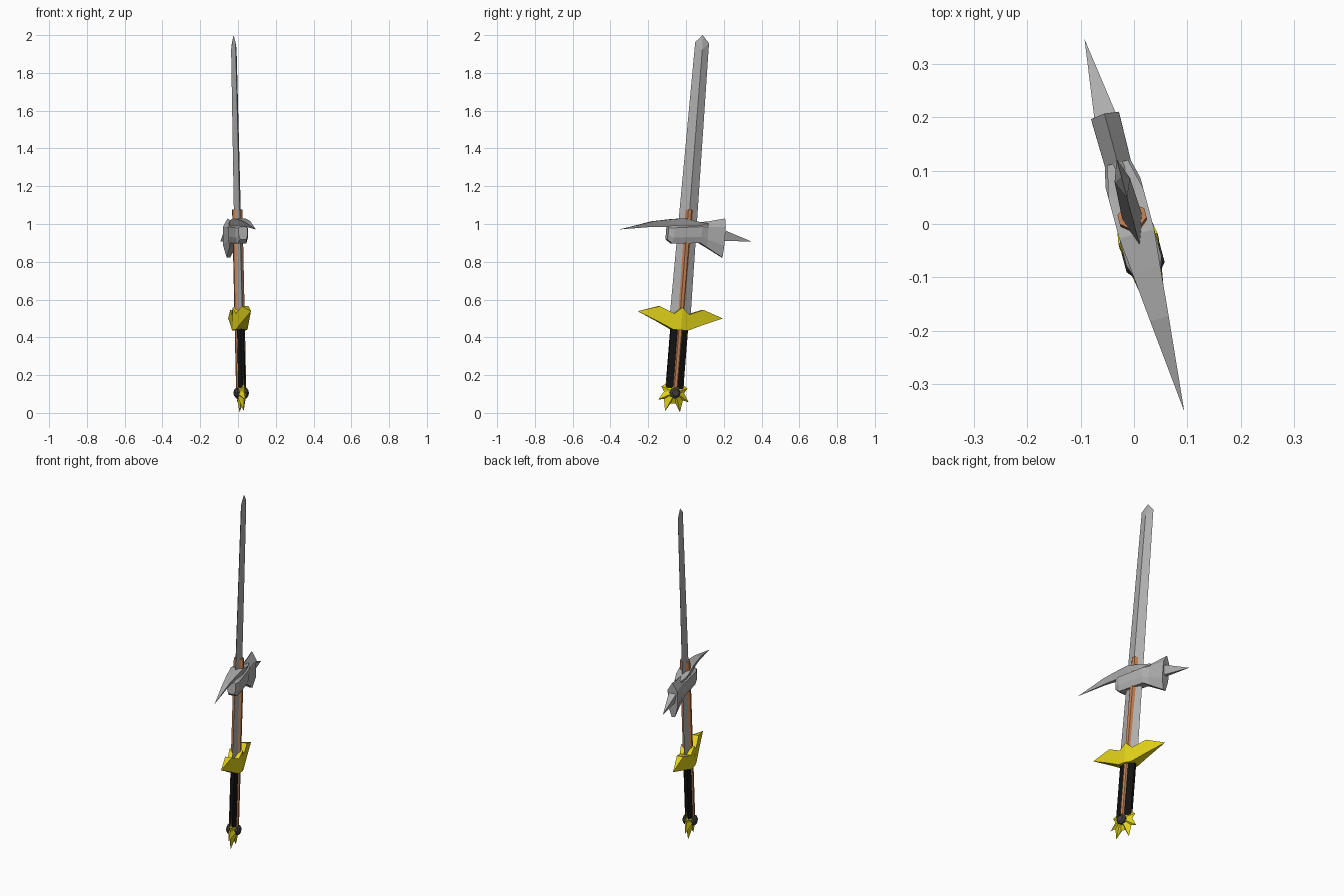
import bpy, bmesh
from math import radians, cos, sin, pi
from mathutils import Matrix, Vector

if "Cube" in bpy.data.objects:
    bpy.data.objects.remove(bpy.data.objects["Cube"])

# Local frame: x = thickness, y = blade width, z = along the weapon
FRAME = (Matrix.Translation((0.0194, -0.072, 0))
         @ Matrix.Rotation(radians(15), 4, 'Z')
         @ Matrix.Rotation(radians(-4.75), 4, 'X'))


def material(name, colour):
    m = bpy.data.materials.new(name)
    m.use_nodes = True
    m.diffuse_color = (*colour, 1)
    bsdf = m.node_tree.nodes["Principled BSDF"]
    bsdf.inputs["Base Color"].default_value = (*colour, 1)
    bsdf.inputs["Roughness"].default_value = 0.6
    return m


STEEL = material("steel", (0.42, 0.42, 0.42))
GOLD = material("gold", (0.75, 0.64, 0.01))
COPPER = material("copper", (0.55, 0.22, 0.09))
BLACK = material("black_leather", (0.006, 0.006, 0.006))
IRON = material("dark_iron", (0.05, 0.05, 0.055))


def finish(name, bm, mat):
    bmesh.ops.remove_doubles(bm, verts=bm.verts, dist=0.0002)
    bmesh.ops.recalc_face_normals(bm, faces=bm.faces)
    bm.transform(FRAME)
    mesh = bpy.data.meshes.new(name)
    bm.to_mesh(mesh)
    bm.free()
    mesh.materials.append(mat)
    ob = bpy.data.objects.new(name, mesh)
    bpy.context.scene.collection.objects.link(ob)
    return ob


def loft(name, rings, mat):
    """Skin a row of equal-length rings; a ring of equal points makes a tip."""
    bm = bmesh.new()
    rows = [[bm.verts.new(p) for p in ring] for ring in rings]
    n = len(rows[0])
    for a, b in zip(rows, rows[1:]):
        for i in range(n):
            j = (i + 1) % n
            bm.faces.new((a[i], a[j], b[j], b[i]))
    bm.faces.new(rows[0])
    bm.faces.new(rows[-1][::-1])
    return finish(name, bm, mat)


def oval(t, u, w, n=8):
    """Flat-sided ring across the shaft."""
    k = 1 / cos(pi / n)
    return [(t * k * cos(2 * pi * (i + .5) / n), u * k * sin(2 * pi * (i + .5) / n), w)
            for i in range(n)]


def diamond(t, u, w, ridge_drop=0):
    return [(t, 0, w - ridge_drop), (0, u, w), (-t, 0, w - ridge_drop), (0, -u, w)]


def slab(u, top, bottom, t_top, t_bottom):
    """Four-sided ring across the head or guard."""
    return [(t_top, u, top), (-t_top, u, top), (-t_bottom, u, bottom), (t_bottom, u, bottom)]


def hexagon(u, top, bottom, t, narrow):
    """Ridged ring with a peak on top and a narrow underside."""
    h = top - bottom
    return [(0, u, top), (-t, u, top - .22 * h), (-t, u, bottom + .3 * h),
            (-t * narrow, u, bottom), (t * narrow, u, bottom),
            (t, u, bottom + .3 * h), (t, u, top - .22 * h)]


# Blade, shaft and grip
loft("blade", [diamond(.022, .058, .45), diamond(.015, .038, 1.966, .035),
               diamond(0, 0, 2.007)], STEEL)
loft("shaft", [oval(.026, .018, .1), oval(.026, .021, 1.08)], COPPER)
loft("grip", [oval(.019, .047, .13), oval(.019, .047, .46)], BLACK)

# Winged guard: wedge wings meeting at a centre ridge
half = [(0, .56, .44), (.04, .525, .44), (.12, .557, .475), (.234, .521, .521)]
stations = [(-u, a, b) for u, a, b in half[:0:-1]] + half
loft("guard", [slab(u, a, b, *[.038 * (1 - abs(u) / .234)] * 2) for u, a, b in stations], GOLD)

# Clawed pommel: a star outline raised to a point on both sides
side = [(.048, .18), (.05, .15), (.072, .135), (.055, .11), (.083, .064), (.052, .07),
        (.041, .006), (.014, .05)]
outline = side + [(-u, w) for u, w in side[::-1]]
bm = bmesh.new()
rim = [bm.verts.new((0, u, w)) for u, w in outline]
for t in (.03, -.03):
    peak = bm.verts.new((t, 0, .11))
    for i, v in enumerate(rim):
        bm.faces.new((v, rim[(i + 1) % len(rim)], peak))
finish("pommel", bm, GOLD)

# Iron stud through the pommel
loft("pommel_stud", [[(t, r * cos(i * pi / 4), .106 + r * sin(i * pi / 4)) for i in range(8)]
                     for t, r in ((-.037, .018), (-.028, .029), (.028, .029), (.037, .018))], IRON)

# Hammer head flaring to its striking face
loft("hammer_head", [hexagon(-.108, .99, .912, .024, .7), hexagon(-.079, 1.0, .893, .034, .7),
                     hexagon(.073, 1.02, .908, .034, .7), hexagon(.11, 1.026, .89, .025, .7),
                     hexagon(.203, 1.05, .842, .027, .35)], STEEL)

# Long curved pick, flat on top
loft("long_pick", [slab(-.369, .944, .944, 0, 0), slab(-.193, 1.002, .972, .018, .006),
                   slab(-.1, 1.02, .98, .027, .012), slab(-.03, 1.031, .98, .034, .02),
                   slab(.05, 1.02, .98, .034, .02), slab(.11, 1.015, .98, .02, .015)], STEEL)

# Short spike on the striking face
loft("short_spike", [slab(.195, .988, .93, .022, .012), slab(.357, .94, .94, 0, 0)], STEEL)
